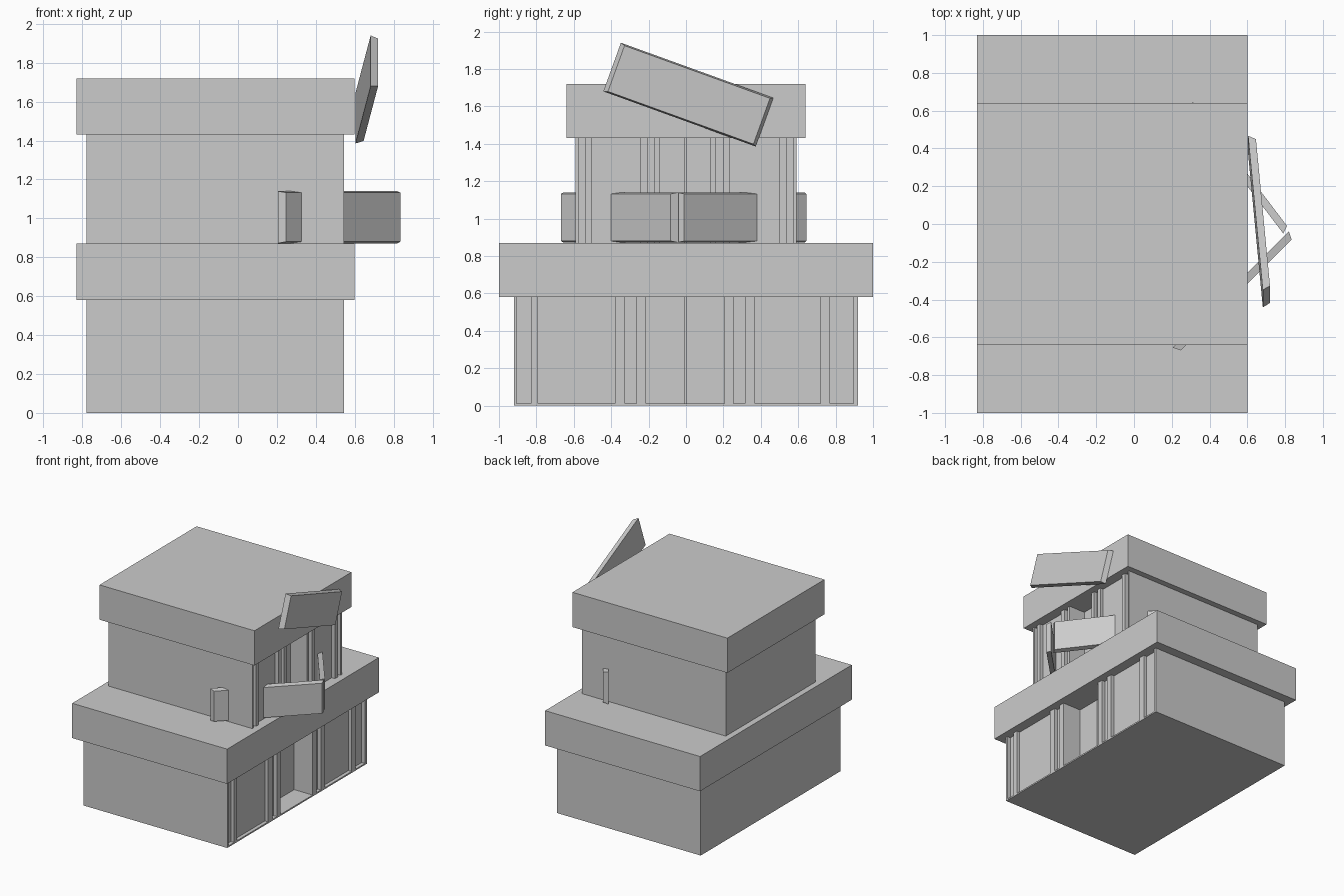
import bpy, bmesh
from mathutils import Vector

if "Cube" in bpy.data.objects:
    bpy.data.objects.remove(bpy.data.objects["Cube"])

BACK, FRONT = -0.78, 0.545


def mesh_object(name, bm):
    bmesh.ops.recalc_face_normals(bm, faces=bm.faces)
    me = bpy.data.meshes.new(name)
    bm.to_mesh(me)
    bm.free()
    ob = bpy.data.objects.new(name, me)
    bpy.context.collection.objects.link(ob)
    return ob


def prism(name, outline, z0, z1):
    """Extrude a plan outline from z0 up to z1."""
    bm = bmesh.new()
    face = bm.faces.new([bm.verts.new((x, y, z0)) for x, y in outline])
    top = bmesh.ops.extrude_face_region(bm, geom=[face])["geom"]
    for v in top:
        if isinstance(v, bmesh.types.BMVert):
            v.co.z = z1
    return mesh_object(name, bm)


def box(name, x, y, z):
    return prism(name, [(x[0], y[0]), (x[1], y[0]), (x[1], y[1]), (x[0], y[1])], *z)


def storey(name, half, recesses, z0, z1):
    """Wall block whose street side (+x) is notched by (y0, y1, depth) recesses."""
    outline = [(BACK, half), (BACK, -half), (FRONT, -half)]
    for a, b, d in recesses:
        outline += [(FRONT, a), (FRONT - d, a), (FRONT - d, b), (FRONT, b)]
    prism(name, outline + [(FRONT, half)], z0, z1)


def sign_board(name, start, end, up, thick=0.04, inset=0.02):
    """Plank from start to end; its outer face is a little smaller (chamfered rim)."""
    s, e, up = Vector(start), Vector(end), Vector(up)
    u = (e - s).normalized()
    n = u.cross(up).normalized() * thick
    h, rim = up / 2, up.normalized() * 0.008
    bm = bmesh.new()
    inner = [s - h, e - h, e + h, s + h]
    i = u * inset
    outer = [s - h + i + rim + n, e - h - i + rim + n, e + h - i - rim + n, s + h + i - rim + n]
    a = [bm.verts.new(p) for p in inner]
    b = [bm.verts.new(p) for p in outer]
    bm.faces.new(a)
    bm.faces.new(b)
    for k in range(4):
        m = (k + 1) % 4
        bm.faces.new((a[k], a[m], b[m], b[k]))
    return mesh_object(name, bm)


# Ground floor: slab, notched walls, double door
box("base_slab", (BACK, FRONT), (-0.92, 0.92), (0, 0.012))
storey("ground_floor_walls", 0.92,
       [(-0.905, -0.83, 0.03), (-0.79, -0.38, 0.03), (-0.325, -0.265, 0.03),
        (-0.215, 0.205, 0.19),
        (0.255, 0.315, 0.03), (0.37, 0.72, 0.03), (0.77, 0.895, 0.03)], 0.012, 0.58)

# Upper floor, stepped in at both sides
storey("upper_floor_walls", 0.59,
       [(-0.575, -0.54, 0.03), (-0.505, -0.245, 0.03), (-0.205, -0.17, 0.03),
        (-0.14, 0.13, 0.17),
        (0.16, 0.2, 0.03), (0.235, 0.5, 0.03), (0.54, 0.575, 0.03)], 0.87, 1.43)

# Door leaves with a narrow gap between them
for name, a, b, depth, z in (("ground_door", -0.215, 0.205, 0.19, (0.012, 0.58)),
                             ("upper_door", -0.14, 0.13, 0.17, (0.87, 1.43))):
    x = (FRONT - depth - 0.01, FRONT - depth + 0.02)
    box(name + "_left", x, (a, -0.006), z)
    box(name + "_right", x, (0.002, b), z)

# Overhanging cornices
box("lower_cornice", (-0.83, 0.6), (-1, 1), (0.58, 0.87))
box("upper_cornice", (-0.83, 0.6), (-0.64, 0.64), (1.43, 1.72))

# Two upright boards meeting in a V, passing through the upper floor
sign_board("v_board_left", (0.205, -0.655, 1.006), (0.82, -0.04, 1.006), (0, 0, 0.268))
sign_board("v_board_right", (0.79, -0.05, 1.006), (0.27, 0.635, 1.006), (0, 0, 0.268))

# Tilted board on the upper cornice
sign_board("tilted_board", (0.682, -0.395, 1.81), (0.604, 0.42, 1.515), (0, 0.094, 0.26))
